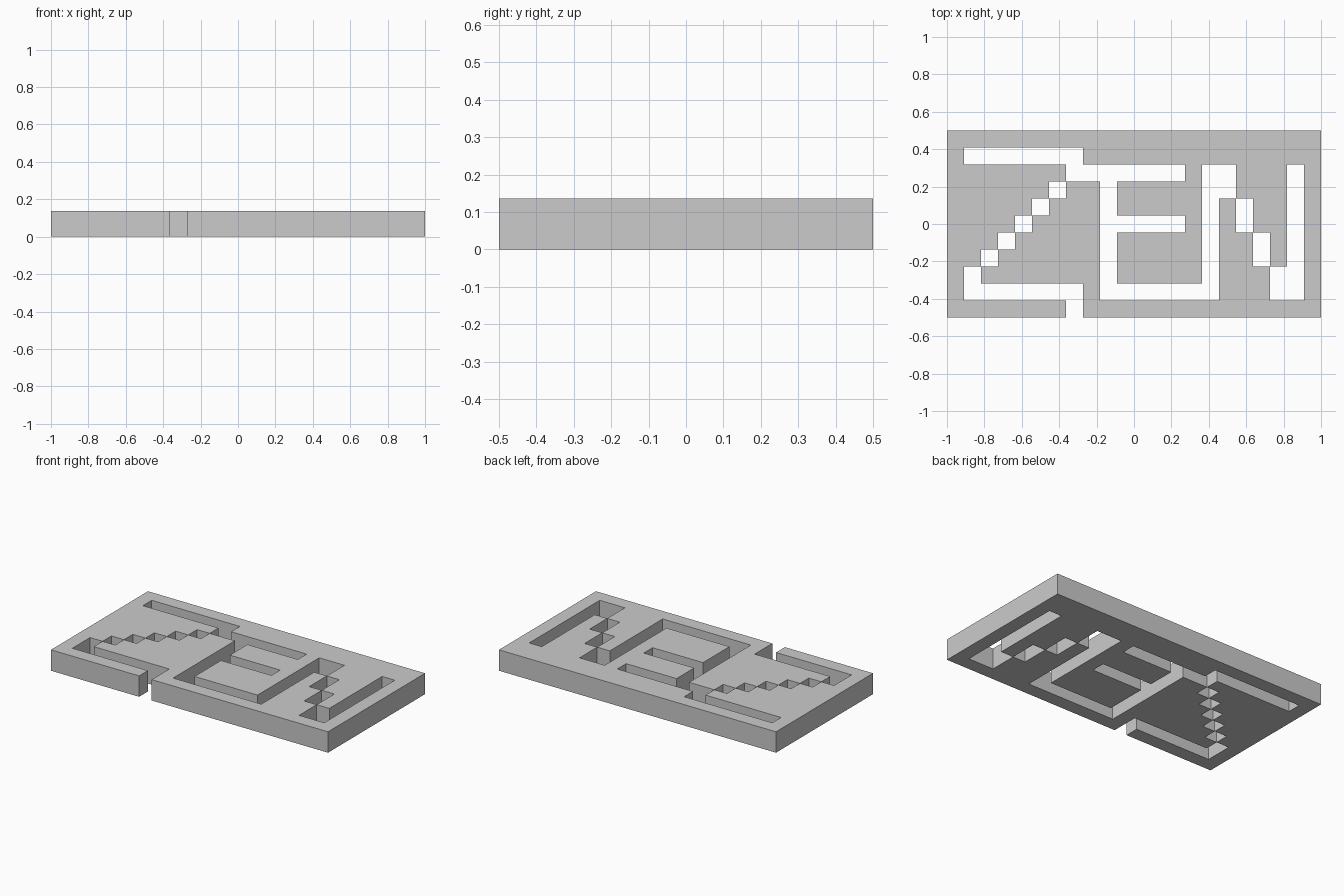
import bpy
import bmesh

if "Cube" in bpy.data.objects:
    bpy.data.objects.remove(bpy.data.objects["Cube"])

COLS, ROWS = 22, 11
CELL = 2.0 / COLS
HEIGHT = 1.5 * CELL

# Through-cut channels as cell rectangles: (first col, last col, first row, last row), rows from the back
channels = [
    # left channel: back run, front run and exit through the front edge
    (1, 7, 1, 1), (1, 1, 8, 9), (1, 7, 9, 9), (7, 7, 10, 10),
    # middle channel
    (7, 13, 2, 2), (9, 9, 2, 9), (9, 13, 5, 5), (9, 15, 9, 9),
    # right channel
    (15, 15, 2, 9), (20, 20, 2, 9),
]
# stepped runs
channels += [(6 - k, 6 - k, 3 + k, 3 + k) for k in range(5)]
channels += [(16 + k, 16 + k, 2 + 2 * k, 3 + 2 * k) for k in range(4)]

cut = {(c, r) for c0, c1, r0, r1 in channels
       for c in range(c0, c1 + 1) for r in range(r0, r1 + 1)}
solid = {(c, r) for c in range(COLS) for r in range(ROWS)} - cut

bm = bmesh.new()
verts = {}


def vert(c, r, top):
    key = (c, r, top)
    if key not in verts:
        verts[key] = bm.verts.new((-1 + c * CELL, 0.5 - r * CELL, HEIGHT * top))
    return verts[key]


# Top and bottom faces, plus a wall wherever a solid cell meets open space
for c, r in sorted(solid):
    ring = [(c, r + 1), (c + 1, r + 1), (c + 1, r), (c, r)]  # counter-clockwise from above
    beside = [(c, r + 1), (c + 1, r), (c, r - 1), (c - 1, r)]
    bm.faces.new([vert(*p, 1) for p in ring])
    bm.faces.new([vert(*p, 0) for p in reversed(ring)])
    for i, other in enumerate(beside):
        if other not in solid:
            a, b = ring[i], ring[(i + 1) % 4]
            bm.faces.new([vert(*a, 0), vert(*b, 0), vert(*b, 1), vert(*a, 1)])

mesh = bpy.data.meshes.new("channel_plate")
bm.to_mesh(mesh)
bm.free()

# Single flat grey
grey = bpy.data.materials.new("light grey")
grey.diffuse_color = (0.6, 0.6, 0.6, 1)
grey.use_nodes = True
grey.node_tree.nodes["Principled BSDF"].inputs["Base Color"].default_value = grey.diffuse_color
mesh.materials.append(grey)

plate = bpy.data.objects.new("channel_plate", mesh)
bpy.context.collection.objects.link(plate)
